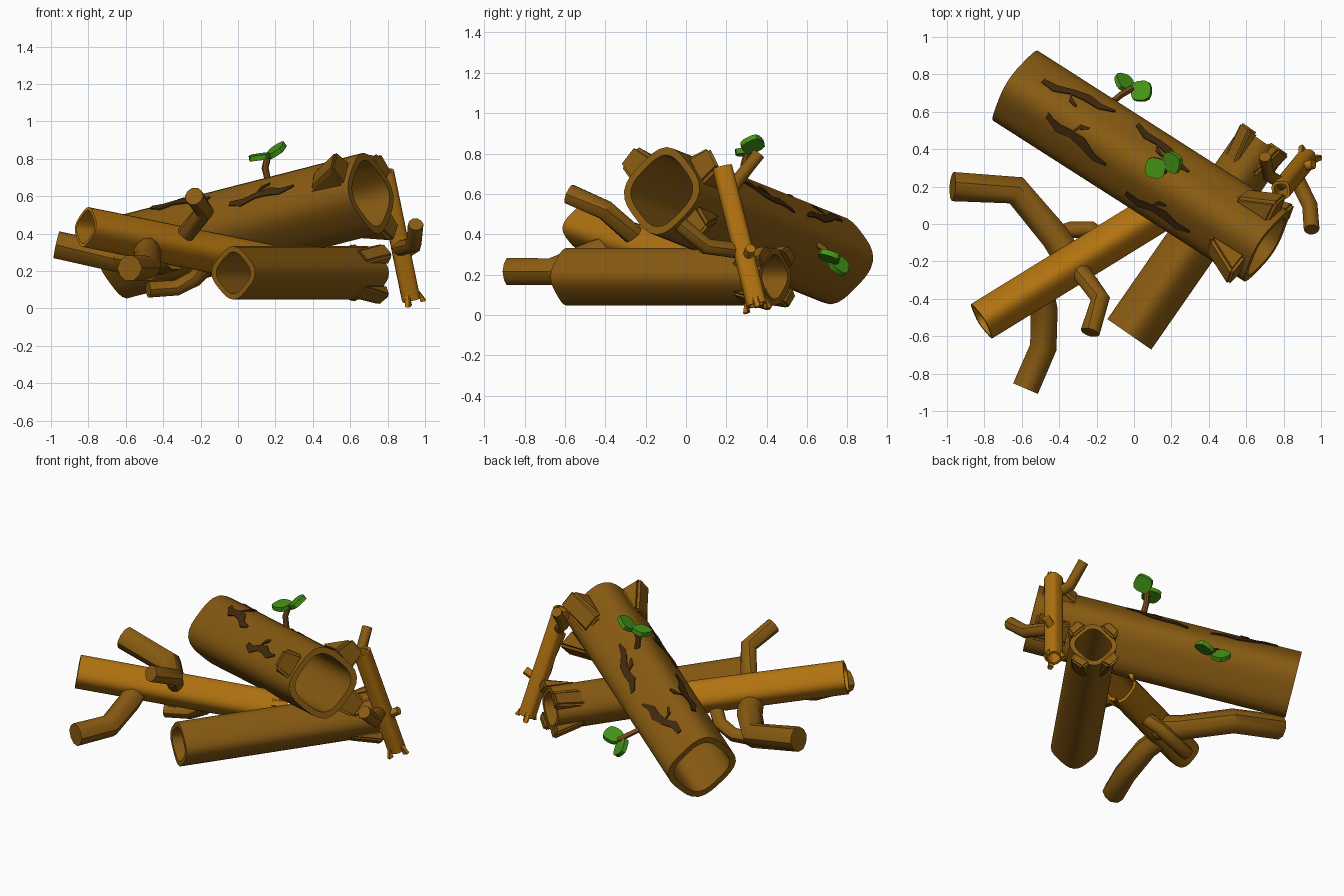
import bpy, bmesh, math
from mathutils import Vector

cube = bpy.data.objects.get("Cube")
if cube:
    bpy.data.objects.remove(cube, do_unlink=True)


def material(name, rgb):
    m = bpy.data.materials.new(name)
    m.use_nodes = True
    m.diffuse_color = (*rgb, 1)
    m.node_tree.nodes["Principled BSDF"].inputs["Base Color"].default_value = (*rgb, 1)
    return m


BARK = material("brown bark", (0.25, 0.105, 0.006))
LIGHT = material("light bark", (0.44, 0.17, 0.005))
CRACK = material("dark crack", (0.055, 0.022, 0.004))
STEM = material("stem brown", (0.2, 0.068, 0.01))
LEAF = material("leaf green", (0.06, 0.3, 0.008))


def finish(name, bm, mat, angle=40):
    bmesh.ops.recalc_face_normals(bm, faces=bm.faces)
    me = bpy.data.meshes.new(name)
    bm.to_mesh(me)
    bm.free()
    me.materials.append(mat)
    for p in me.polygons:
        p.use_smooth = True
    me.set_sharp_from_angle(angle=math.radians(angle))
    ob = bpy.data.objects.new(name, me)
    bpy.context.collection.objects.link(ob)
    return ob


def radius(r, a, n=3.2):
    # rounded diamond: full radius at top, bottom and sides
    c, s = abs(math.cos(a + math.pi / 4)), abs(math.sin(a + math.pi / 4))
    return r * 2 ** (1 / n - 0.5) / (c ** n + s ** n) ** (1 / n)


def frame(d):
    d = d.normalized()
    u = Vector((-d.y, d.x, 0))
    u = u.normalized() if u.length > 0.01 else Vector((1, 0, 0))
    return d, u, d.cross(u)


def ring(bm, c, d, r, sides, n):
    _, u, v = frame(d)
    angles = [2 * math.pi * i / sides for i in range(sides)]
    return [bm.verts.new(c + (u * math.cos(a) + v * math.sin(a)) * radius(r, a, n)) for a in angles]


def bridge(bm, r1, r2):
    for i in range(len(r1)):
        j = (i + 1) % len(r1)
        bm.faces.new((r1[i], r1[j], r2[j], r2[i]))


def branch(name, points, r, mat=BARK, sides=10, n=2.4):
    # solid bent tube with flat ends
    pts = [Vector(p) for p in points]
    bm = bmesh.new()
    rings = []
    for i, p in enumerate(pts):
        steps = [(b - a).normalized() for a, b in zip(pts, pts[1:])][max(i - 1, 0):i + 1]
        rings.append(ring(bm, p, sum(steps, Vector()), r, sides, n))
    for a, b in zip(rings, rings[1:]):
        # turn the next ring so its points line up with the last one
        k = min(range(sides), key=lambda k: sum((b[(i + k) % sides].co - a[i].co).length for i in range(sides)))
        b[:] = b[k:] + b[:k]
        bridge(bm, a, b)
    bm.faces.new(rings[0])
    bm.faces.new(rings[-1])
    return finish(name, bm, mat)


class Log:
    def __init__(self, name, a, b, r, mat, wall=0.82):
        self.a, self.b, self.r, self.mat, self.name = Vector(a), Vector(b), r, mat, name
        self.d, self.u, self.v = frame(self.b - self.a)
        bm = bmesh.new()
        outer = [ring(bm, c, self.d, r, 32, 3.2) for c in (self.a, self.b)]
        inner = [ring(bm, c, self.d, r * wall, 32, 3.2) for c in (self.a, self.b)]
        loops = [outer[0], outer[1], inner[1], inner[0]]
        for i in range(4):
            bridge(bm, loops[i], loops[(i + 1) % 4])
        finish(name, bm, mat)

    def at(self, s, deg, k=1.0, lift=0.0):
        a = math.radians(deg)
        return self.a + self.d * s + (self.u * math.cos(a) + self.v * math.sin(a)) * (radius(self.r, a) * k + lift)

    def flare(self, i, deg, length, width, out, end=0.0):
        # root stub widening toward the far end
        a = math.radians(deg)
        w = self.u * math.cos(a) + self.v * math.sin(a)
        t = self.d.cross(w) * width
        tip = self.b + self.d * end
        bm = bmesh.new()
        quads = []
        for c, lo, hi in ((tip - self.d * length, 0.82, 0.92), (tip, 0.82, out)):
            quads.append([bm.verts.new(c + w * self.r * k + t * s)
                          for k, s in ((lo, -1), (lo, 1), (hi, 0.75), (hi, -0.75))])
        bridge(bm, *quads)
        bm.faces.new(quads[0])
        bm.faces.new(quads[1])
        bmesh.ops.bevel(bm, geom=bm.edges[:], offset=width * 0.2, segments=2, affect='EDGES')
        finish(f"{self.name}_flare_{i}", bm, self.mat)


# Logs
big = Log("big_log", (-0.635, 0.74, 0.27), (0.71, -0.12, 0.615), 0.222, BARK)
floor = Log("floor_log", (-0.025, -0.59, 0.19), (0.69, 0.44, 0.19), 0.143, BARK, 0.78)
cross = Log("cross_log", (-0.815, -0.52, 0.435), (0.215, 0.115, 0.225), 0.108, LIGHT, 0.84)
lean = Log("leaning_log", (0.785, 0.18, 0.73), (0.925, 0.35, 0.05), 0.056, LIGHT, 0.7)

# Root flares and splintered ends
for i, deg in enumerate((35, 143, -42)):
    big.flare(i, deg, 0.22, 0.085, 1.45, -0.03)
for i, deg in enumerate((45, 135, -45, -125)):
    floor.flare(i, deg, 0.2, 0.06, 1.28, 0.02)
for i, deg in enumerate((20, 140, 250)):
    cross.flare(i, deg, 0.1, 0.03, 1.05, 0.05)
    lean.flare(i, deg, 0.06, 0.018, 1.4, 0.025)

# Bent branches
branch("left_branch", [(-0.34, -0.2, 0.28), (-0.42, -0.07, 0.25), (-0.63, 0.18, 0.265), (-0.97, 0.2, 0.34)], 0.078)
branch("front_branch", [(-0.5, -0.36, 0.33), (-0.48, -0.46, 0.3), (-0.485, -0.66, 0.215), (-0.58, -0.88, 0.215)], 0.072)
branch("upper_branch", [(-0.31, -0.22, 0.36), (-0.18, -0.4, 0.52), (-0.235, -0.58, 0.6)], 0.052)
branch("lower_branch", [(-0.14, -0.1, 0.25), (-0.23, -0.03, 0.16), (-0.33, -0.03, 0.11), (-0.48, -0.08, 0.1)], 0.045)
branch("lean_side_branch", [(0.86, 0.26, 0.32), (0.94, 0.1, 0.34), (0.95, -0.03, 0.45)], 0.042)
branch("lean_top_branch", [(0.8, 0.21, 0.6), (0.72, 0.26, 0.67), (0.7, 0.36, 0.8)], 0.034)
branch("lean_low_stub", [(0.88, 0.3, 0.28), (0.96, 0.32, 0.33)], 0.026, LIGHT)


def strip(bm, points, widths):
    # narrow plate laid over the big log, from (distance, angle) points
    rows = []
    for (s, deg), w in zip(points, widths):
        rows.append([big.at(s, deg + e * w, 1, h) for e, h in ((-1, -0.01), (-1, 0.006), (1, 0.006), (1, -0.01))])
    rows = [[bm.verts.new(p) for p in row] for row in rows]
    for a, b in zip(rows, rows[1:]):
        bridge(bm, a, b)
    bm.faces.new(rows[0])
    bm.faces.new(rows[-1])


# Jagged bark cracks with a short fork
for i, (s0, s1, a0, a1, side) in enumerate((
        (0.15, 0.56, 60, 32, 1), (0.28, 0.69, 101, 118, -1),
        (0.70, 1.09, 30, 56, 1), (0.85, 1.26, 146, 142, -1))):
    bm = bmesh.new()
    jag = (0, 5, -2, -3, 4, 0)
    path = [(s0 + (s1 - s0) * k / 5, a0 + (a1 - a0) * k / 5 + j) for k, j in enumerate(jag)]
    strip(bm, path, (4, 7, 6, 8, 6, 2))
    m = path[2]
    strip(bm, [m, (m[0] + 0.02, m[1] + side * 15), (m[0] + 0.07, m[1] + side * 20)], (6, 4, 2))
    finish(f"bark_crack_{i}", bm, CRACK, 20)


def leaf(name, centre, normal):
    c, n = Vector(centre), Vector(normal).normalized() * 0.014
    branch(name, [c - n, c + n], 0.062, LEAF, 16, 3.2)


# Leafy sprouts
branch("side_sprout_stem", [(-0.13, 0.64, 0.36), (-0.07, 0.69, 0.32), (-0.01, 0.725, 0.28)], 0.017, STEM, 8)
leaf("side_leaf_lower", (-0.05, 0.755, 0.25), (0.55, 0.6, 0.55))
leaf("side_leaf_upper", (0.04, 0.71, 0.29), (-0.3, 0.3, 0.9))
branch("top_sprout_stem", [(0.165, 0.28, 0.66), (0.145, 0.29, 0.75), (0.16, 0.31, 0.82)], 0.019, STEM, 8)
leaf("top_leaf_low", (0.115, 0.3, 0.81), (-0.15, -0.1, 1))
leaf("top_leaf_high", (0.205, 0.33, 0.845), (-0.6, -0.25, 0.8))
